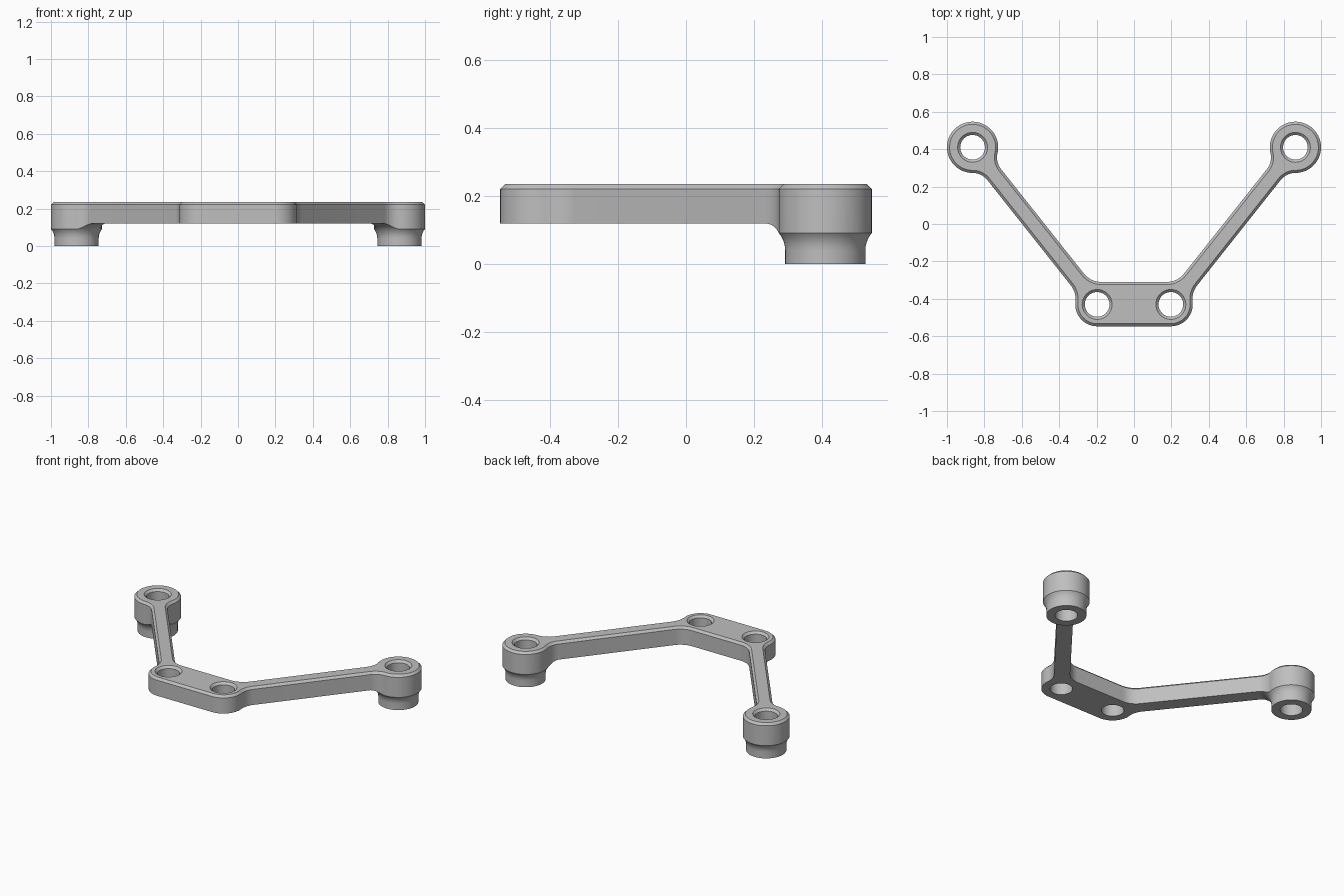
import bpy, bmesh, math
from mathutils import Vector as V

cube = bpy.data.objects.get("Cube")
if cube:
    bpy.data.objects.remove(cube)

# Main dimensions
TOP, UNDER, CHAMFER = 0.235, 0.12, 0.014
BOSS, BOSS_R = V((0.863, 0.41)), 0.137
HOLE, HOLE_R = V((0.197, -0.43)), 0.117
ARM_HALF, BACK_Y = 0.047, -0.31
NECK_R, FLARE, BORE = 0.118, 0.08, 0.066


def arc(centre, radius, start, end, turn, count):
    a = math.atan2(start.y, start.x)
    sweep = turn * ((math.atan2(end.y, end.x) - a) * turn % math.tau)
    return [centre + radius * V((math.cos(a + sweep * i / count),
                                 math.sin(a + sweep * i / count)))
            for i in range(count + 1)]


def outline(d):
    """Plate outline moved inwards by d, built from tangent arcs."""
    u = (BOSS - HOLE).normalized()
    n = V((u.y, -u.x))

    def fillet_centre(c, r, f, along, side):
        reach = math.sqrt((r + f) ** 2 - (ARM_HALF + f) ** 2)
        return c + u * along * reach + n * side * (ARM_HALF + f)

    fb, fh, g = 0.1, 0.12, 0.12
    f1 = fillet_centre(HOLE, HOLE_R, fh, 1, 1)
    f2 = fillet_centre(BOSS, BOSS_R, fb, -1, 1)
    f3 = fillet_centre(BOSS, BOSS_R, fb, -1, -1)
    cy = BACK_Y + g
    corner = V((HOLE.x - (ARM_HALF + g + (cy - HOLE.y) * n.y) / n.x, cy))
    down = V((0, -1))
    half = arc(HOLE, HOLE_R - d, down, f1 - HOLE, 1, 20)
    half += arc(f1, fh + d, HOLE - f1, -n, -1, 10)
    half += arc(f2, fb + d, -n, BOSS - f2, -1, 10)
    half += arc(BOSS, BOSS_R - d, f2 - BOSS, f3 - BOSS, 1, 48)
    half += arc(f3, fb + d, BOSS - f3, n, -1, 10)
    half += arc(corner, g + d, n, down, -1, 12)
    # drop the doubled joints between neighbouring arcs
    pts = [p for i, p in enumerate(half) if i == 0 or (p - half[i - 1]).length > 1e-5]
    return pts + [V((-p.x, p.y)) for p in reversed(pts)]


def skin(name, rings):
    """Closed solid from equal-length rings of points."""
    bm = bmesh.new()
    loops = [[bm.verts.new(p) for p in ring] for ring in rings]
    for a, b in zip(loops, loops[1:]):
        for i in range(len(a)):
            j = (i + 1) % len(a)
            bm.faces.new((a[i], a[j], b[j], b[i]))
    bm.faces.new(loops[0])
    bm.faces.new(loops[-1])
    bmesh.ops.recalc_face_normals(bm, faces=bm.faces)
    mesh = bpy.data.meshes.new(name)
    bm.to_mesh(mesh)
    bm.free()
    ob = bpy.data.objects.new(name, mesh)
    bpy.context.collection.objects.link(ob)
    return ob


def lathe(name, centre, profile, count=64):
    angles = [math.tau * i / count for i in range(count)]
    return skin(name, [[(centre.x + r * math.cos(a), centre.y + r * math.sin(a), z)
                        for a in angles] for r, z in profile])


def combine(target, tool, operation):
    mod = target.modifiers.new(operation.lower(), 'BOOLEAN')
    mod.operation, mod.solver, mod.object = operation, 'EXACT', tool
    tool.hide_render = True
    bpy.context.view_layer.objects.active = target
    bpy.ops.object.modifier_apply(modifier=mod.name)
    bpy.data.objects.remove(tool)


def mirrored(p):
    return [p, V((-p.x, p.y))]


# Prism with a chamfered top edge
rings = [(0, -0.1), (0, TOP - CHAMFER), (CHAMFER, TOP)]
bracket = skin("bracket", [[(p.x, p.y, z) for p in outline(d)] for d, z in rings])

# Underside shape: flat slab with flared necks hanging below it
square = [(-1.5, -1.5), (1.5, -1.5), (1.5, 1.5), (-1.5, 1.5)]
trim = skin("underside_trim", [[(x, y, z) for x, y in square] for z in (UNDER, 0.5)])
flare = [(NECK_R, 0)]
for i in range(11):
    a = math.radians(8.4 * i)
    flare.append((NECK_R + FLARE * (1 - math.cos(a)), UNDER - FLARE * (1 - math.sin(a))))
flare += [(NECK_R + FLARE, UNDER + 0.01), (NECK_R + FLARE, 0.4)]
for c in mirrored(BOSS):
    combine(trim, lathe("neck_flare", c, flare), 'UNION')
combine(bracket, trim, 'INTERSECT')

# Chamfered through holes in the bosses and the front plate
bore = [(BORE, -0.1), (BORE, TOP - CHAMFER), (BORE + CHAMFER, TOP), (BORE + 2 * CHAMFER, TOP + CHAMFER)]
for c in mirrored(BOSS) + mirrored(HOLE):
    combine(bracket, lathe("bore_cutter", c, bore, 48), 'DIFFERENCE')

# Plain grey metal
grey = bpy.data.materials.new("grey_metal")
grey.use_nodes = True
colour = (0.52, 0.52, 0.52, 1)
grey.diffuse_color = colour
grey.node_tree.nodes["Principled BSDF"].inputs["Base Color"].default_value = colour
bracket.data.materials.clear()
bracket.data.materials.append(grey)

bpy.ops.object.select_all(action='DESELECT')
bracket.select_set(True)
bpy.context.view_layer.objects.active = bracket
bpy.ops.object.shade_smooth_by_angle(angle=math.radians(25))
